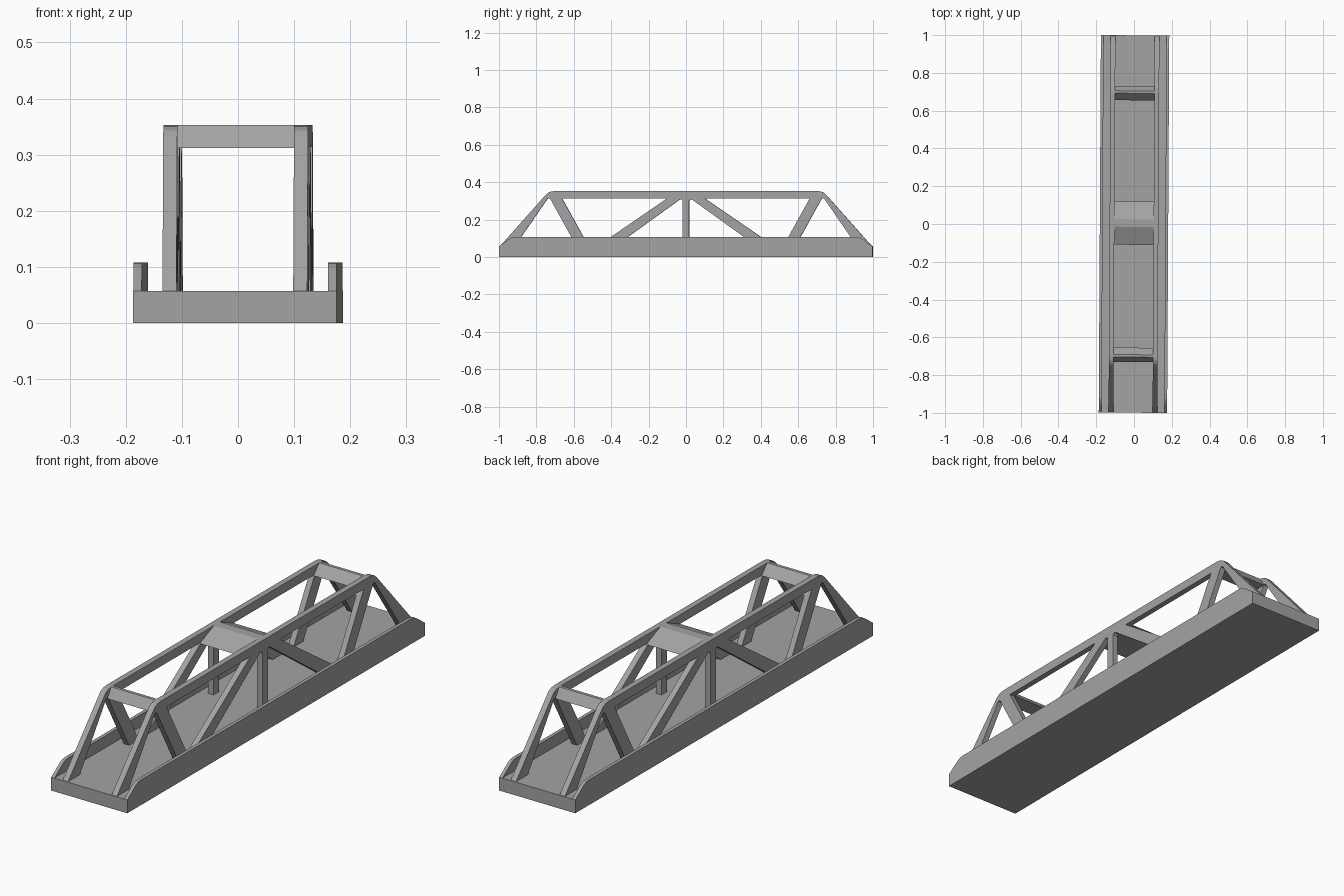
import bpy
from mathutils import Matrix

cube = bpy.data.objects.get("Cube")
if cube:
    bpy.data.objects.remove(cube, do_unlink=True)

grey = bpy.data.materials.new("steel grey")
grey.use_nodes = True
colour = (0.37, 0.37, 0.37, 1)
grey.diffuse_color = colour
grey.node_tree.nodes["Principled BSDF"].inputs["Base Color"].default_value = colour

# The whole bridge stands very slightly turned about the vertical
TURN = Matrix.Rotation(-0.0057, 4, 'Z')
# Profile (y, z) -> world (y, z), extruded along x
SIDEWAYS = Matrix(((0, 0, 1, 0), (1, 0, 0, 0), (0, 1, 0, 0), (0, 0, 0, 1)))


def mirrored(points):
    return [(-y, z) for y, z in reversed(points)]


def prism(name, x0, x1, outline, holes=()):
    """Extrude a side profile, with optional holes, from x0 to x1."""
    curve = bpy.data.curves.new(name, 'CURVE')
    curve.dimensions = '2D'
    curve.fill_mode = 'BOTH'
    curve.extrude = (x1 - x0) / 2
    for points in [outline, *holes]:
        spline = curve.splines.new('POLY')
        spline.points.add(len(points) - 1)
        for p, (y, z) in zip(spline.points, points):
            p.co = (y, z, 0, 1)
        spline.use_cyclic_u = True
    temp = bpy.data.objects.new(name + "_profile", curve)
    bpy.context.collection.objects.link(temp)
    bpy.context.view_layer.update()
    graph = bpy.context.evaluated_depsgraph_get()
    mesh = bpy.data.meshes.new_from_object(temp.evaluated_get(graph))
    bpy.data.objects.remove(temp, do_unlink=True)
    mesh.transform(TURN @ Matrix.Translation(((x0 + x1) / 2, 0, 0)) @ SIDEWAYS)
    mesh.materials.clear()
    mesh.materials.append(grey)
    mesh.shade_flat()
    obj = bpy.data.objects.new(name, mesh)
    bpy.context.collection.objects.link(obj)
    return obj


END, DECK, CURB, TOP, CHORD = 0.999, 0.057, 0.108, 0.353, 0.314

# Road deck
prism("deck", -0.181, 0.181, [(-END, 0), (END, 0), (END, DECK), (-END, DECK)])

# Curb with sloping, softened ends
curb_half = [(-END, 0), (-END, DECK), (-0.94, 0.099), (-0.925, 0.106), (-0.90, CURB)]
curb = curb_half + mirrored(curb_half)

# Truss side: outline with rounded shoulders, and openings between the bars
truss_half = [(-0.995, 0.02), (-0.995, DECK), (-0.75, 0.332), (-0.738, 0.343),
              (-0.722, 0.350), (-0.70, TOP)]
truss = truss_half + mirrored(truss_half)
openings = [
    [(-0.915, DECK), (-0.738, CHORD), (-0.727, CHORD), (-0.585, DECK)],
    [(-0.52, DECK), (-0.662, CHORD), (-0.10, CHORD), (-0.475, DECK)],
    [(-0.38, DECK), (-0.034, 0.306), (-0.025, 0.309), (-0.018, 0.301), (-0.018, DECK)],
]
openings += [mirrored(h) for h in openings]

for side, s in (("left", 1), ("right", -1)):
    prism(side + "_curb", *sorted((s * 0.166, s * 0.181)), curb)
    prism(side + "_truss", *sorted((s * 0.104, s * 0.129)), truss, openings)

# Cross braces joining the top chords
portal = [(-0.73, 0.312), (-0.705, TOP), (-0.692, TOP), (-0.655, 0.312)]
prism("front_brace", -0.105, 0.105, portal)
prism("back_brace", -0.105, 0.105, mirrored(portal))
middle = [(-0.11, 0.312), (-0.015, TOP), (0.025, TOP), (0.12, 0.312)]
prism("middle_brace", -0.105, 0.105, middle)
